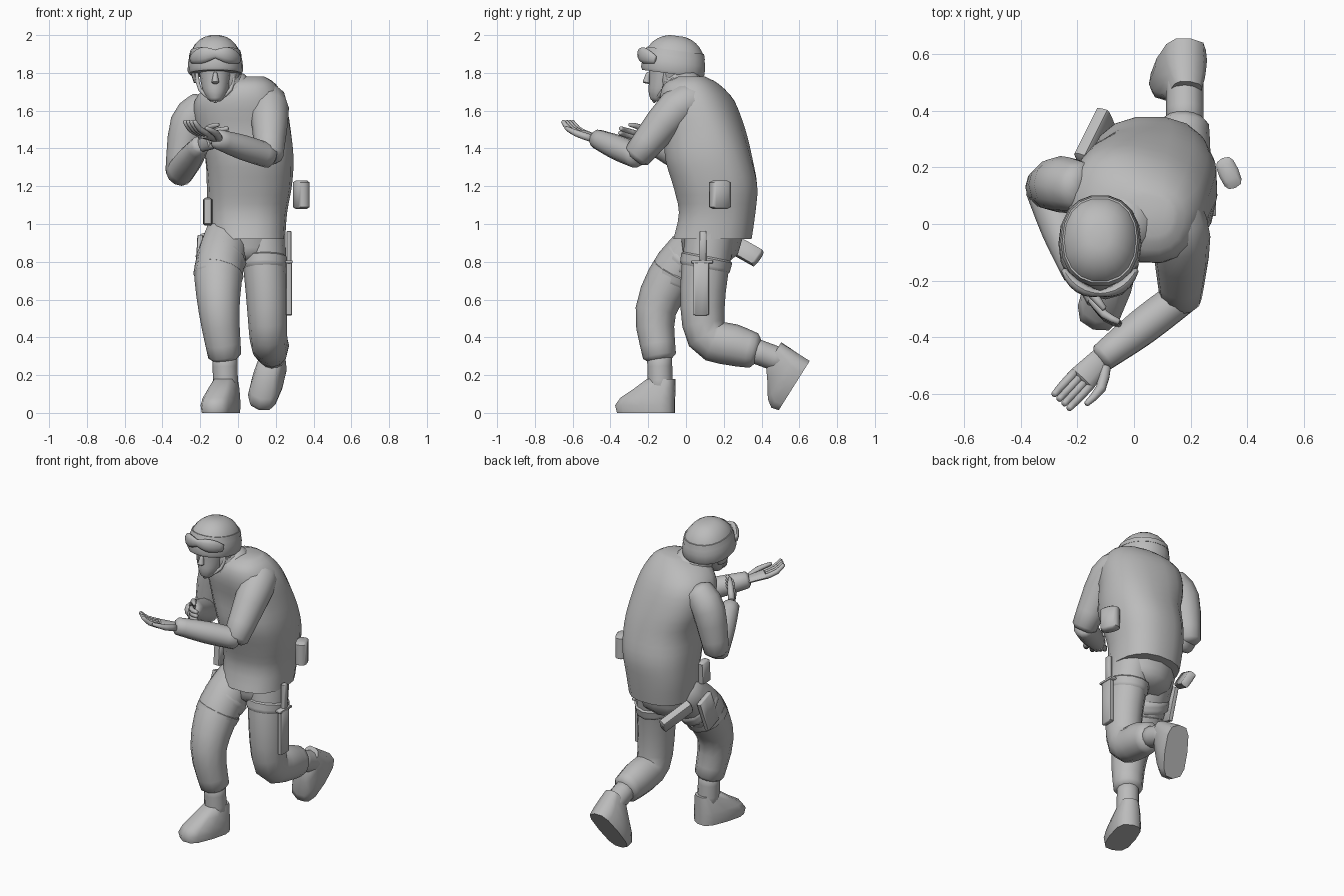
import bpy, bmesh, math
from mathutils import Vector

cube = bpy.data.objects.get("Cube")
if cube:
    bpy.data.objects.remove(cube)

plain_color = (.5, .5, .5, 1)
grey = bpy.data.materials.new("plain grey")
grey.use_nodes = True
grey.diffuse_color = plain_color
grey.node_tree.nodes["Principled BSDF"].inputs["Base Color"].default_value = plain_color

across_body = Vector((1, 0, 0))
upward = Vector((0, 0, 1))


def ring(center, first, second, radius, depth, sides=12, power=2):
    """Closed rounded cross-section in the plane of two directions."""
    points = []
    for index in range(sides):
        angle = math.tau * index / sides
        u, v = math.cos(angle), math.sin(angle)
        u = math.copysign(abs(u) ** (2 / power), u)
        v = math.copysign(abs(v) ** (2 / power), v)
        points.append(center + first * (u * radius) + second * (v * depth))
    return points


def skin(name, rings):
    """Bridge a list of rings, cap both ends and shade smooth."""
    bm = bmesh.new()
    loops = [[bm.verts.new(point) for point in points] for points in rings]
    for low, high in zip(loops, loops[1:]):
        for index in range(len(low)):
            bm.faces.new((low[index - 1], low[index], high[index], high[index - 1]))
    bm.faces.new(loops[0])
    bm.faces.new(loops[-1])
    bmesh.ops.recalc_face_normals(bm, faces=bm.faces[:])
    mesh = bpy.data.meshes.new(name)
    bm.to_mesh(mesh)
    bm.free()
    mesh.materials.append(grey)
    part = bpy.data.objects.new(name, mesh)
    bpy.context.collection.objects.link(part)
    bpy.ops.object.select_all(action='DESELECT')
    part.select_set(True)
    bpy.context.view_layer.objects.active = part
    bpy.ops.object.shade_smooth_by_angle(angle=math.radians(50))


def blend(keys, steps=3):
    """Smooth curve through key vectors of any size."""
    keys = [Vector(key) for key in keys]
    padded = [keys[0]] + keys + [keys[-1]]
    result = []
    for before, start, end, after in zip(padded, padded[1:], padded[2:], padded[3:]):
        for step in range(steps):
            t = step / steps
            into, out = (end - before) / 2, (after - start) / 2
            result.append(start + into * t + (end * 3 - start * 3 - into * 2 - out) * t ** 2
                          + (start * 2 - end * 2 + into + out) * t ** 3)
    return result + [keys[-1]]


def limb(name, joints, radii, side=across_body, ratio=1, power=2, axis=None, steps=3):
    """Loft through joints with a radius at each and eased end caps."""
    keys = blend([(*joint, radius) for joint, radius in zip(joints, radii)], steps)
    rings = []
    for index, key in enumerate(keys):
        after, before = keys[min(index + 1, len(keys) - 1)], keys[max(index - 1, 0)]
        along = (axis or after.xyz - before.xyz).normalized()
        first = (side - along * side.dot(along)).normalized()
        second = along.cross(first)
        radius = key.w
        rings.append(ring(key.xyz, first, second, radius, radius * ratio, power=power))
        if key in (keys[0], keys[-1]):
            sign = -1 if index == 0 else 1
            tip = key.xyz + along * (sign * .3 * radius * min(ratio, 1))
            small = radius * .65
            end_ring = ring(tip, first, second, small, small * ratio, power=power)
            rings.insert(0 if index == 0 else len(rings), end_ring)
    skin(name, rings)


def block(name, start, end, width, ratio, side=across_body, power=5):
    """Straight bar with a rounded rectangular section."""
    limb(name, (start, end), (width, width), side, ratio, power, steps=1)


# Torso: height, centre, half sizes and turn of the main sections
torso_rings = []
for height, x, y, wide, deep, turn in blend((
        (.92, .05, .14, .2, .21, 0), (1.06, .05, .165, .21, .205, 0),
        (1.2, .06, .155, .225, .225, 0), (1.35, .06, .12, .235, .23, -5),
        (1.5, .03, .1, .25, .21, -10), (1.65, .01, .06, .24, .19, -15),
        (1.74, .03, .03, .17, .14, -15), (1.78, .06, .03, .08, .07, -15))):
    angle = math.radians(turn)
    first = Vector((math.cos(angle), math.sin(angle), 0))
    torso_rings.append(ring(Vector((x, y, height)), first, upward.cross(first),
                            wide, deep, sides=18, power=2.4))
skin("torso", torso_rings)
limb("pelvis", ((.04, .13, .84), (.04, .14, .96)), (.17, .2), ratio=.85, axis=upward)
limb("neck", ((-.02, .02, 1.66), (-.11, -.07, 1.82)), (.12, .08))
limb("collar", ((-.03, 0, 1.69), (-.05, -.03, 1.75)), (.13, .1))

# Head and face
limb("face", ((-.12, -.14, 1.66), (-.12, -.12, 1.7), (-.12, -.1, 1.77), (-.12, -.09, 1.86)),
     (.04, .065, .08, .09), ratio=1.2, axis=upward)
limb("nose", ((-.12, -.2, 1.8), (-.12, -.21, 1.75)), (.01, .02))

# Helmet: a domed shell leaning back, with a strap and goggles in front
lean = Vector((0, .13, 1)).normalized()
back = lean.cross(across_body)
rim = Vector((-.12, -.07, 1.81))


def shell_ring(lift, spread):
    return ring(rim + lean * lift, across_body, back, .147 * spread, .172 * spread,
                sides=18, power=2.2)


dome = [shell_ring(-.015, .95)]
for step in range(8):
    angle = step / 8 * math.pi / 2
    dome.append(shell_ring(.19 * math.sin(angle) ** .87, math.cos(angle) ** .87))
skin("helmet", dome)
skin("goggle_strap", [shell_ring(.08, .95), shell_ring(.11, .9)])
arc, lens_sizes = [], []
for step in range(-6, 7):
    t = step / 6
    arc.append(rim + Vector((math.sin(t) * .15, -math.cos(t) * .175, .09 - .03 * t * t)))
    lens_sizes.append(.022 + .02 * abs(math.sin(math.pi * t)))
limb("goggles", arc, lens_sizes, upward, ratio=.5, steps=1)
for label, sign in (("left", 1), ("right", -1)):
    def beside(out, y, z):
        return rim + Vector((sign * out, y, z))
    limb(label + "_ear_guard", (beside(.1, .01, -.06), beside(.12, .02, .02)), (.015, .02),
         ratio=3, axis=upward)
    limb(label + "_chin_strap", (beside(.1, -.02, 0), beside(.08, -.05, -.1), beside(0, -.1, -.16)),
         (.01, .01, .01))

# Arms
left_elbow, left_wrist = Vector((.165, -.26, 1.36)), Vector((-.11, -.47, 1.45))
right_elbow, right_wrist = Vector((-.31, .13, 1.27)), Vector((-.2, -.18, 1.42))
limb("left_upper_arm", ((.13, .06, 1.65), (.165, -.05, 1.61), left_elbow), (.1, .105, .075))
limb("left_forearm", (left_elbow, left_elbow.lerp(left_wrist, .5), left_wrist), (.065, .066, .052))
limb("right_upper_arm", ((-.18, .13, 1.62), (-.26, .14, 1.53), right_elbow), (.09, .1, .075))
limb("right_forearm", (right_elbow, right_elbow.lerp(right_wrist, .5), right_wrist),
     (.075, .07, .05), upward)


def hand(label, wrist, forward, thumb_side, curl):
    """Flat palm, four curled fingers and a thumb."""
    forward = Vector(forward).normalized()
    thumb_side = Vector(thumb_side)
    thumb_side = (thumb_side - forward * thumb_side.dot(forward)).normalized()
    palm_up = forward.cross(thumb_side)
    palm_up *= math.copysign(1, palm_up.dot(curl))

    def at(reach, out, lift):
        return wrist + forward * reach + thumb_side * out + palm_up * lift
    limb(label + "_palm", (at(0, 0, 0), at(.11, 0, 0)), (.04, .052), thumb_side, ratio=.45)
    for finger in range(4):
        out = .036 - .024 * finger
        limb(f"{label}_finger_{finger}", (at(.11, out, 0), at(.18, out, .01), at(.23, out, .04)),
             (.016, .015, .011), thumb_side, steps=2)
    limb(label + "_thumb", (at(.02, .03, 0), at(.09, .07, .01), at(.17, .07, .02)),
         (.02, .018, .01), palm_up, steps=2)


hand("left", left_wrist, (-.14, -.15, .05), (1, -1, 0), upward)
hand("right", right_wrist, (.09, -.15, .04), upward, across_body)

# Legs
right_calf, left_calf = Vector((-.07, -.14, .3)), Vector((.18, .36, .33))
limb("right_leg", ((-.05, .14, .96), (-.1, -.04, .77), (-.1, -.16, .54), right_calf),
     (.12, .13, .108, .088))
limb("left_leg", ((.13, .13, .95), (.15, .09, .65), (.16, .11, .41), (.17, .25, .36), left_calf),
     (.12, .11, .1, .1, .085), ratio=1.1)


def boot(name, heel, toe_direction, up_direction, calf):
    """Sole and instep, with a shaft running up into the trouser leg."""
    forward = Vector(toe_direction).normalized()
    up = Vector(up_direction)
    up = (up - forward * up.dot(forward)).normalized()
    rings = []
    for height, length, width in ((0, .32, .08), (.04, .33, .085), (.08, .3, .08),
                                  (.13, .22, .07), (.18, .15, .055)):
        middle = Vector(heel) + forward * (length / 2) + up * height
        rings.append(ring(middle, forward, forward.cross(up), length / 2, width, power=3))
    skin(name, rings)
    limb(name + "_shaft", (Vector(heel) + forward * .08 + up * .12, calf), (.066, .066))


boot("right_boot", (-.04, -.06, 0), (-.1, -.3, 0), upward, right_calf)
boot("left_boot", (.2, .655, .275), (-.09, -.17, -.27), (0, -.8, .5), left_calf)

# Straps around the thighs
limb("left_thigh_strap", ((.14, .11, .82), (.14, .1, .77)), (.125, .122), ratio=1.1)
limb("right_upper_strap", ((-.08, .02, .83), (-.1, -.01, .79)), (.134, .135))
limb("right_lower_strap", ((-.1, -.05, .75), (-.11, -.07, .71)), (.133, .13))

# Carried gear
turned = Vector((.9, .4, 0))
block("knife_sheath", (.27, .08, .52), (.27, .08, .8), .016, 2.6)
block("knife_guard", (.27, .03, .8), (.27, .14, .8), .02, .4)
block("knife_handle", (.27, .09, .8), (.27, .09, .96), .013, 1.4)
block("hip_pouch", (.335, .18, 1.09), (.335, .18, 1.22), .036, 1.6, turned, power=3)
block("side_pouch", (-.16, .04, 1), (-.16, .05, 1.13), .024, 1.7)
block("holster", (-.1, .38, .82), (-.18, .22, .91), .026, 1.9, turned)
block("holster_plate", (-.21, .03, .73), (-.2, .1, .92), .016, 4)
